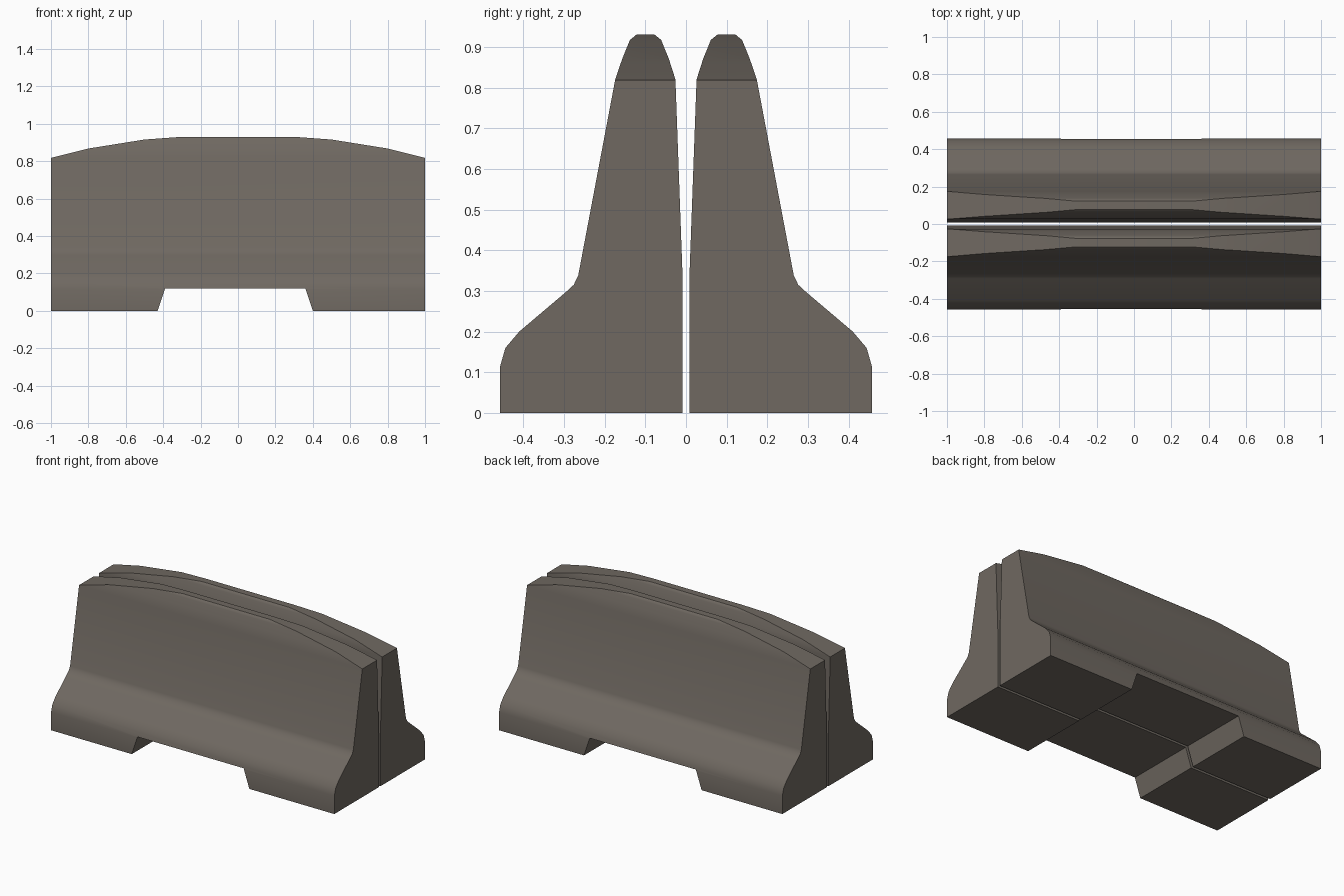
import bpy, bmesh, math
from mathutils import Vector

if "Cube" in bpy.data.objects:
    bpy.data.objects.remove(bpy.data.objects["Cube"])

def prism(name, points, axis, lo, hi):
    """Extrude a closed outline along the x or y axis."""
    bm = bmesh.new()
    def place(a, b):
        return (lo, a, b) if axis == 'x' else (a, lo, b)
    face = bm.faces.new([bm.verts.new(place(a, b)) for a, b in points])
    ext = bmesh.ops.extrude_face_region(bm, geom=[face])
    move = Vector((hi - lo, 0, 0)) if axis == 'x' else Vector((0, hi - lo, 0))
    verts = [g for g in ext['geom'] if isinstance(g, bmesh.types.BMVert)]
    bmesh.ops.translate(bm, verts=verts, vec=move)
    bmesh.ops.recalc_face_normals(bm, faces=bm.faces)
    me = bpy.data.meshes.new(name)
    bm.to_mesh(me)
    bm.free()
    ob = bpy.data.objects.new(name, me)
    bpy.context.collection.objects.link(ob)
    return ob

# Cross-section of one half (y, z), running below the ground so the outline trims it
section = [(0.0085, -0.1), (0.457, -0.1), (0.457, 0.115), (0.444, 0.16), (0.41, 0.2),
           (0.292, 0.3), (0.276, 0.315), (0.265, 0.338), (0.174, 0.82), (0.157, 0.87),
           (0.138, 0.917), (0.122, 0.93), (0.077, 0.93), (0.061, 0.917), (0.042, 0.87),
           (0.026, 0.82), (0.0085, 0.338)]

# Front outline (x, z): arched top and drainage notch
arch = [(1, 0.818), (0.8, 0.868), (0.5, 0.916), (0.2, 0.938)]
outline = ([(-1, 0), (-0.43, 0), (-0.39, 0.12), (0.36, 0.12), (0.4, 0), (1, 0)]
           + arch + [(-x, z) for x, z in reversed(arch)])

concrete = bpy.data.materials.new("concrete")
concrete.diffuse_color = (0.16, 0.14, 0.12, 1)
concrete.use_nodes = True
concrete.node_tree.nodes["Principled BSDF"].inputs["Base Color"].default_value = concrete.diffuse_color

# Front and back barrier halves
for name, side in (("front_half", -1), ("back_half", 1)):
    half = prism(name, [(side * y, z) for y, z in section], 'x', -1.1, 1.1)
    cutter = prism("outline_cutter", outline, 'y', -0.7, 0.7)
    cutter.hide_render = True
    mod = half.modifiers.new("trim", 'BOOLEAN')
    mod.operation = 'INTERSECT'
    mod.solver = 'EXACT'
    mod.object = cutter
    bpy.ops.object.select_all(action='DESELECT')
    half.select_set(True)
    bpy.context.view_layer.objects.active = half
    bpy.ops.object.modifier_apply(modifier=mod.name)
    bpy.data.objects.remove(cutter)
    half.data.materials.clear()
    half.data.materials.append(concrete)
    bpy.ops.object.shade_smooth_by_angle(angle=math.radians(30))
